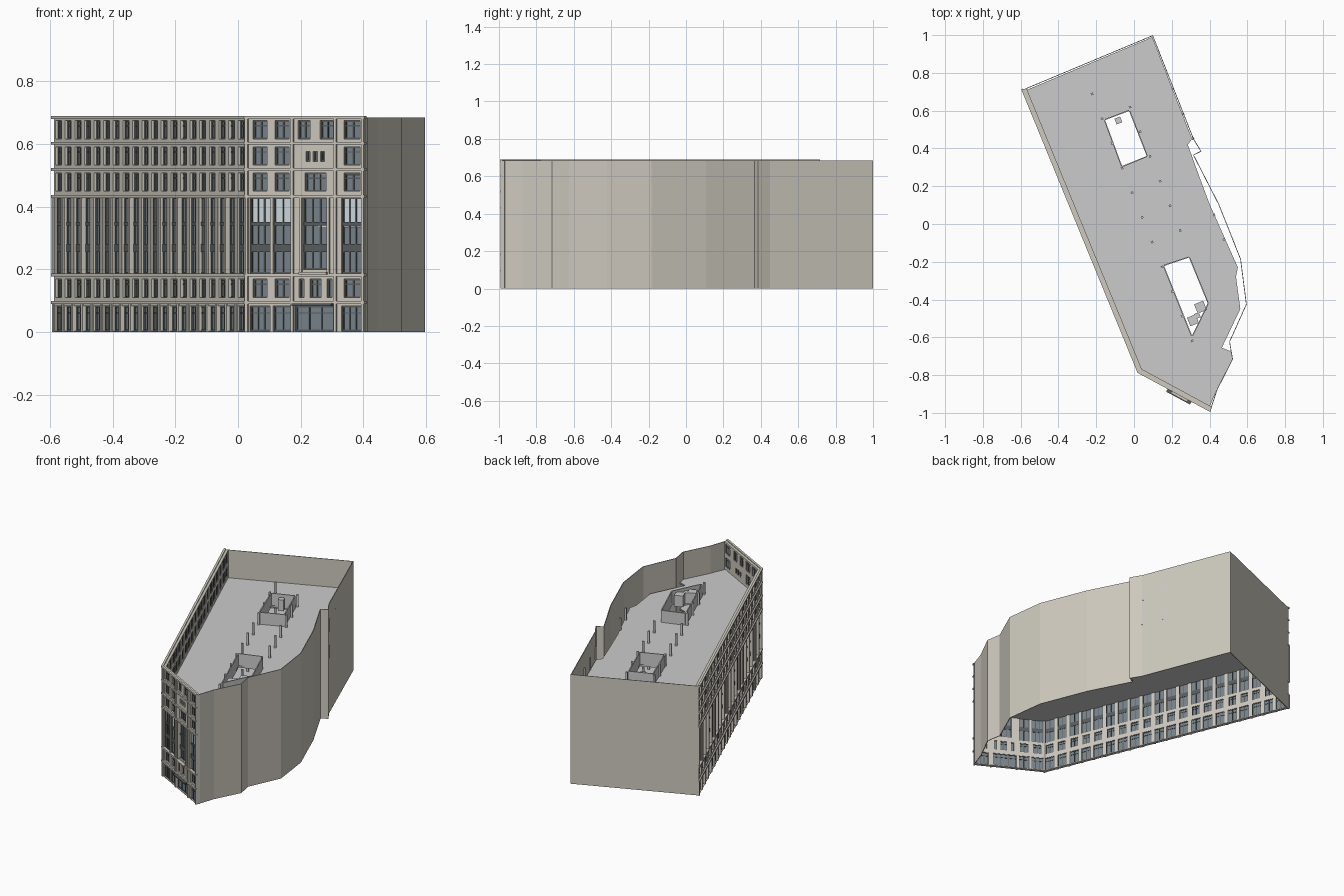
import bpy, bmesh
from mathutils import Vector

if "Cube" in bpy.data.objects:
    bpy.data.objects.remove(bpy.data.objects["Cube"])

H = 0.685


def material(name, rgb):
    m = bpy.data.materials.new(name)
    m.diffuse_color = (*rgb, 1)
    m.use_nodes = True
    m.node_tree.nodes["Principled BSDF"].inputs["Base Color"].default_value = m.diffuse_color
    return m


STONE = material("stone", (0.62, 0.59, 0.52))
GLASS = material("dark_glass", (0.19, 0.23, 0.26))
BLIND = material("pale_glass", (0.62, 0.70, 0.74))
FRAME = material("frame_metal", (0.10, 0.11, 0.11))
CONCRETE = material("concrete", (0.55, 0.55, 0.54))


class Part:
    """Collects boxes, placed along a wall line, into one named object."""

    def __init__(self, name, mat, start=(0, 0), end=(1, 0)):
        self.name, self.mat, self.bm = name, mat, bmesh.new()
        self.o = Vector((*start, 0))
        self.u = (Vector((*end, 0)) - self.o).normalized()
        self.n = Vector((self.u.y, -self.u.x, 0))      # outward

    def box(self, u0, u1, d0, d1, z0, z1):
        if u1 - u0 < 1e-5 or z1 - z0 < 1e-5:
            return
        v = [self.bm.verts.new(self.o + self.u * a + self.n * d + Vector((0, 0, z)))
             for z in (z0, z1) for a, d in ((u0, d1), (u1, d1), (u1, d0), (u0, d0))]
        for f in ((3, 2, 1, 0), (4, 5, 6, 7), (0, 1, 5, 4), (1, 2, 6, 5), (2, 3, 7, 6), (3, 0, 4, 7)):
            self.bm.faces.new([v[i] for i in f])

    def done(self):
        bmesh.ops.recalc_face_normals(self.bm, faces=self.bm.faces)
        me = bpy.data.meshes.new(self.name)
        self.bm.to_mesh(me)
        self.bm.free()
        me.materials.append(self.mat)
        ob = bpy.data.objects.new(self.name, me)
        bpy.context.collection.objects.link(ob)
        return ob


def strip(name, pts, z0, z1, thick, mat, closed=False):
    """Thin upright wall following a plan line."""
    p = Part(name, mat)
    pairs = list(zip(pts, pts[1:] + pts[:1])) if closed else list(zip(pts, pts[1:]))
    for a, b in pairs:
        p.o = Vector((*a, 0))
        d = Vector((*b, 0)) - p.o
        p.u = d.normalized()
        p.n = Vector((p.u.y, -p.u.x, 0))
        p.box(0, d.length, -thick, 0, z0, z1)
    return p.done()


def plate(name, loops, z, thick, mat):
    """Flat slab with holes from a filled curve."""
    cu = bpy.data.curves.new(name, 'CURVE')
    cu.dimensions, cu.fill_mode, cu.extrude = '2D', 'BOTH', thick / 2
    for pts in loops:
        s = cu.splines.new('POLY')
        s.points.add(len(pts) - 1)
        for q, (x, y) in zip(s.points, pts):
            q.co = (x, y, 0, 1)
        s.use_cyclic_u = True
    cu.materials.append(mat)
    ob = bpy.data.objects.new(name, cu)
    bpy.context.collection.objects.link(ob)
    ob.location.z = z - thick / 2
    bpy.ops.object.select_all(action='DESELECT')
    bpy.context.view_layer.objects.active = ob
    ob.select_set(True)
    bpy.ops.object.convert(target='MESH')


# storeys: band bottom, band top, opening bottom, opening top
STOREYS = [(0, 0.095, 0.004, 0.083), (0.095, 0.182, 0.11, 0.169), (0.182, 0.432, 0.187, 0.428),
           (0.432, 0.518, 0.45, 0.507), (0.518, 0.602, 0.533, 0.591), (0.602, H, 0.617, 0.675)]
LEDGES = [(0.090, 0.100), (0.177, 0.187), (0.428, 0.437), (0.514, 0.523), (0.598, 0.607), (0.680, 0.690)]


def facade(tag, start, end, openings):
    """openings[i] lists (u0, u1, z0, z1, pale) for storey i."""
    L = (Vector(end) - Vector(start)).length
    wall, glass, pale, frame, trim = [Part(f"{tag}_{n}", m, start, end) for n, m in (
        ("wall", STONE), ("glazing", GLASS), ("pale_glazing", BLIND), ("window_frames", FRAME), ("ledges", STONE))]
    for i, (b0, b1, _, _) in enumerate(STOREYS):
        cur = 0
        for a, b, p, q, is_pale in openings[i]:
            wall.box(cur, a, -0.02, 0, b0, b1)
            wall.box(a, b, -0.02, 0, b0, p)
            wall.box(a, b, -0.02, 0, q, b1)
            cur = b
            split = 0.352 if i == 2 else q
            glass.box(a, b, -0.015, -0.012, p, split)
            (pale if is_pale else glass).box(a, b, -0.015, -0.012, split if i == 2 else p, q)
            # frame edges, mullions, transoms and spandrels
            t, n = 0.002, 3 if b - a > 0.07 else 2 if b - a > 0.03 else 1
            for k in range(n + 1):
                c = a + t + (b - a - 2 * t) * k / n
                frame.box(c - t, c + t, -0.017, -0.008, p, q)
            bars = [p + t, q - t] + ([p + (q - p) * 0.72] if n > 1 and i != 2 else [])
            for z in bars:
                frame.box(a, b, -0.017, -0.008, z - t, z + t)
            if i == 2:
                frame.box(a, b, -0.017, -0.007, 0.255, 0.281)
                frame.box(a, b, -0.017, -0.007, 0.340, 0.352)
        wall.box(cur, L, -0.02, 0, b0, b1)
    for z0, z1 in LEDGES:
        trim.box(-0.003, L + 0.003, -0.005, 0.008, z0, z1)
    return wall, glass, pale, frame, trim


A, P, Q, B = (-0.588, 0.712), (0.025, -0.782), (0.405, -0.987), (0.10, 1.0)

# long street facade: twenty equal bays
L = (Vector(P) - Vector(A)).length
N = 20
bay = L / N
rows = []
for i, (_, _, p, q) in enumerate(STOREYS):
    w = 0.062 if i in (0, 2) else 0.050
    rows.append([((k + .5) * bay - w / 2, (k + .5) * bay + w / 2, p, q, False) for k in range(N)])
parts = facade("long_front", A, P, rows)
for k in range(N + 1):
    parts[4].box(k * bay - 0.006, k * bay + 0.006, 0, 0.006, 0.182, 0.43)
    parts[4].box(k * bay - 0.007, k * bay + 0.007, 0, 0.004, 0, 0.092)
for p in parts:
    p.done()

# narrow entrance facade, openings given by their x range
cx = (Vector(Q) - Vector(P)).normalized().x
U = lambda x: (x - P[0]) / cx
side = [(0.048, 0.093), (0.118, 0.163), (0.338, 0.390)]
wide = [(0.038, 0.102), (0.112, 0.168), (0.330, 0.394)]
centre = [[(0.182, 0.304)], [(0.195, 0.211), (0.230, 0.265), (0.284, 0.300)], [(0.208, 0.285)],
          [(0.214, 0.281)], [(0.217, 0.230), (0.240, 0.253), (0.263, 0.276)], [(0.192, 0.230), (0.262, 0.303)]]
rows = []
for i, (_, _, p, q) in enumerate(STOREYS):
    row = [(U(a), U(b), p, q, i in (2, 4)) for a, b in (wide if i in (0, 2) else side)]
    for a, b in centre[i]:
        z = (0.545, 0.577) if i == 4 else (0.2, q) if i == 2 else (p, q)
        row.append((U(a), U(b), *z, False))
    rows.append(sorted(row))
parts = facade("entrance_front", P, Q, rows)
for x in (0.029, 0.175, 0.312, 0.400):
    parts[4].box(U(x) - 0.005, U(x) + 0.005, 0, 0.007, 0, H)
for x in (0.203, 0.290):                                   # tall centre window surround
    parts[4].box(U(x) - 0.004, U(x) + 0.004, 0, 0.008, 0.187, 0.43)
for p in parts:
    p.done()

# entrance canopy and small balcony
canopy = Part("entrance_canopy", FRAME, P, Q)
canopy.box(U(0.182), U(0.308), 0, 0.024, 0.084, 0.092)
canopy.done()
balcony = Part("balcony", STONE, P, Q)
balcony.box(U(0.203), U(0.290), 0, 0.020, 0.184, 0.192)
balcony.done()

# plain party walls: right side, with its notch, then the back
SIDE = [Q, (0.444, -0.873), (0.524, -0.716), (0.508, -0.624), (0.597, -0.425), (0.566, -0.185),
        (0.45, 0.106), (0.317, 0.365), (0.358, 0.384), (0.317, 0.45), B]
strip("side_wall", SIDE, 0, H, 0.004, STONE)
strip("back_wall", [B, A], 0, H, 0.004, STONE)

# floor slabs with two open cores, core walls and columns
SLAB = [(-0.572, 0.708), (0.097, 0.99), (0.308, 0.45), (0.285, 0.42), (0.335, 0.28), (0.40, 0.106),
        (0.55, -0.23), (0.54, -0.28), (0.563, -0.45), (0.465, -0.655), (0.515, -0.675), (0.52, -0.716),
        (0.442, -0.87), (0.398, -0.972), (0.035, -0.77)]
CORE1 = [(-0.153, 0.55), (-0.063, 0.307), (0.067, 0.36), (-0.026, 0.598)]
CORE2 = [(0.16, -0.222), (0.307, -0.59), (0.34, -0.524), (0.39, -0.42), (0.291, -0.178)]
STEP = Vector((0.053, -0.1307))
ROWS = [((-0.222, 0.688), 11), ((-0.021, 0.619), 6), ((0.206, 0.714), 3), ((0.424, 0.048), 2)]

for tag, z in (("lower", 0.348), ("upper", 0.513)):
    plate(f"{tag}_floor", [SLAB, CORE1, CORE2], z, 0.012, CONCRETE)
    for n, core in enumerate((CORE1, CORE2)):
        strip(f"{tag}_core_wall_{n + 1}", core, z, z + 0.075, -0.006, CONCRETE, closed=True)
    posts = Part(f"{tag}_columns", CONCRETE, (0, 0), STEP)
    for first, count in ROWS:
        for k in range(count):
            posts.o = Vector((*(Vector(first) + STEP * k), 0))
            posts.box(-0.006, 0.006, -0.006, 0.006, z, z + 0.075)
    posts.done()
    # lift and stair shafts inside the cores
    shaft = Part(f"{tag}_shafts", CONCRETE, (0, 0), STEP)
    for x, y, s in ((-0.083, 0.548, 0.016), (0.352, -0.44, 0.026), (0.312, -0.51, 0.024), (0.335, -0.485, 0.014)):
        shaft.o = Vector((x, y, 0))
        shaft.box(-s, s, -s, s, z - 0.01, z + 0.06)
    shaft.done()
